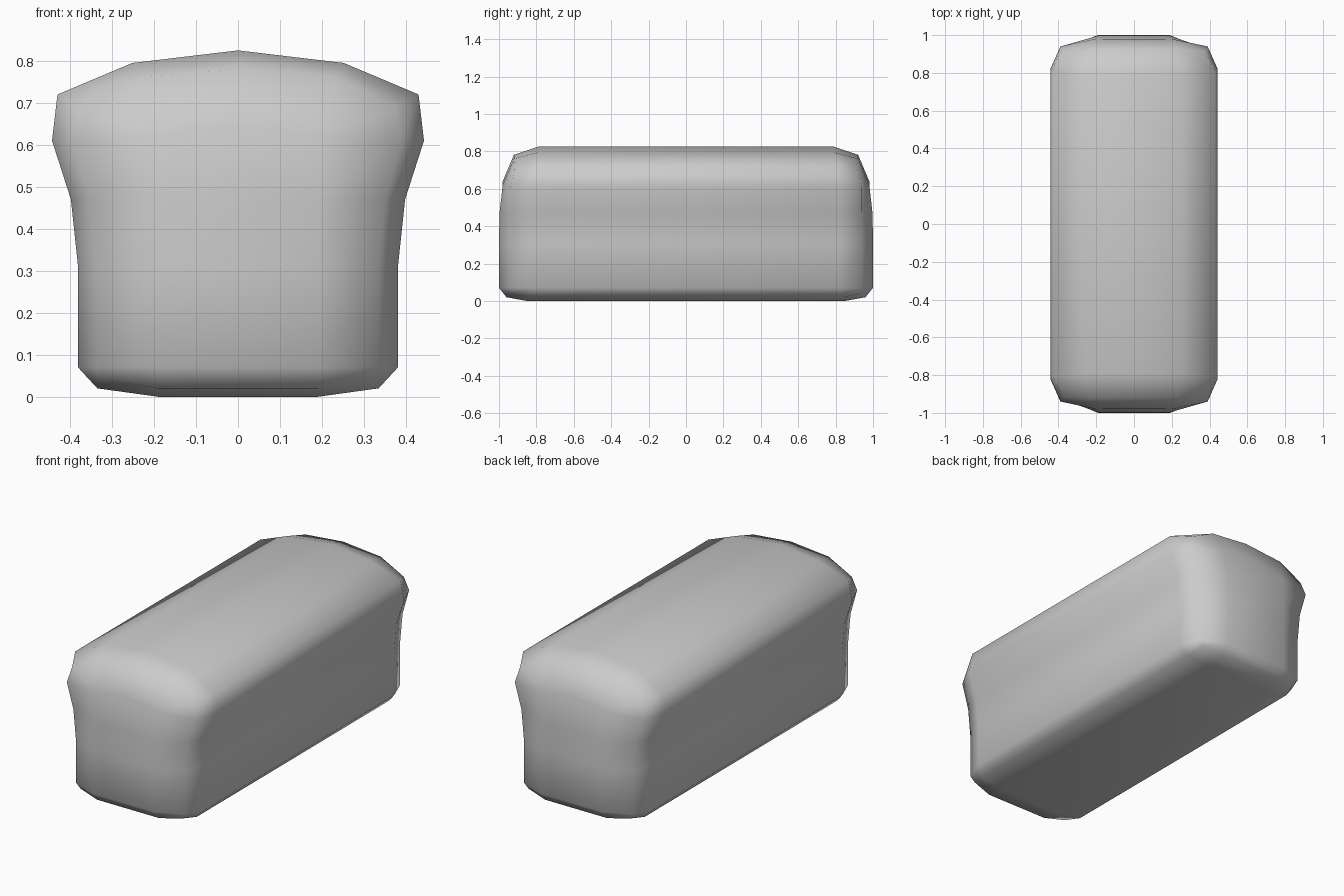
import bpy, bmesh

if "Cube" in bpy.data.objects:
    bpy.data.objects.remove(bpy.data.objects["Cube"])

# Half cross-sections (x, z, y), bottom to crown: body, rounded rim, flat end
BODY = [(.19, 0, .85), (.335, .02, .84), (.381, .07, .82), (.381, .31, .82), (.398, .47, .82),
        (.443, .61, .82), (.43, .72, .81), (.252, .795, .79), (0, .825, .79)]
RIM = [(.19, .02, .96), (.31, .04, .935), (.335, .07, .94), (.335, .31, .94), (.35, .47, .94),
       (.39, .61, .94), (.375, .69, .915), (.23, .76, .92), (0, .782, .92)]
END = [(.19, .07, 1), (.19, .07, 1), (.19, .07, 1), (.19, .31, 1), (.19, .47, .997),
       (.2, .62, .98), (.2, .62, .98), (.2, .62, .98), (0, .64, .98)]

bm = bmesh.new()


def ring(half, side):
    """Closed loop of vertices made by mirroring a half section in x."""
    pts = half + [(-x, z, y) for x, z, y in half[-2::-1]]
    return [bm.verts.new((x, side * y, z)) for x, z, y in pts]


# Loft the loops from the front end to the back end
rings = [ring(h, s) for h, s in ((END, -1), (RIM, -1), (BODY, -1),
                                 (BODY, 1), (RIM, 1), (END, 1))]
n = len(rings[0])
for a, b in zip(rings, rings[1:]):
    for i in range(n):
        j = (i + 1) % n
        bm.faces.new((a[i], a[j], b[j], b[i]))

# Close both ends with horizontal rows
for r in (rings[0], rings[-1]):
    for i in range(2, 5):
        bm.faces.new((r[i], r[i + 1], r[n - 2 - i], r[n - 1 - i]))
    bm.faces.new((r[7], r[8], r[9]))
    # Share the row corners that coincide
bmesh.ops.remove_doubles(bm, verts=bm.verts, dist=0.0005)
bmesh.ops.recalc_face_normals(bm, faces=bm.faces)

mesh = bpy.data.meshes.new("bread_loaf")
bm.to_mesh(mesh)
bm.free()
mesh.shade_smooth()
loaf = bpy.data.objects.new("bread_loaf", mesh)
bpy.context.collection.objects.link(loaf)
